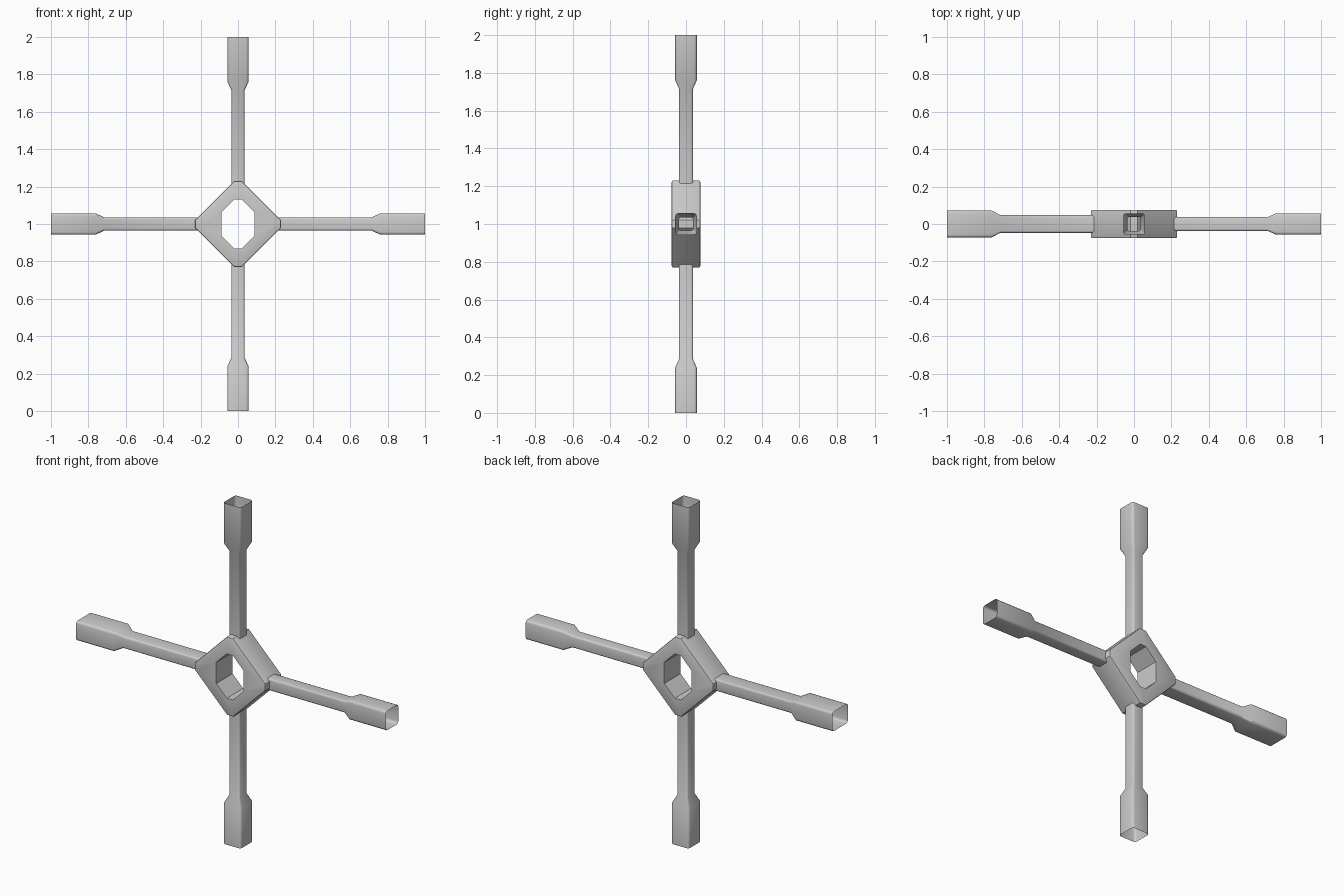
import bpy, bmesh
from math import sin, cos, pi, radians
from mathutils import Matrix

if "Cube" in bpy.data.objects:
    bpy.data.objects.remove(bpy.data.objects["Cube"])


def finish(bm, name):
    me = bpy.data.meshes.new(name)
    bm.to_mesh(me)
    bm.free()
    ob = bpy.data.objects.new(name, me)
    bpy.context.collection.objects.link(ob)
    bpy.ops.object.select_all(action='DESELECT')
    ob.select_set(True)
    bpy.context.view_layer.objects.active = ob
    bpy.ops.object.shade_smooth_by_angle(angle=radians(32))
    return ob


def rounded_rect(a, b, r, seg=3):
    # half sizes a, b and corner radius r
    pts = []
    for k, (sx, sy) in enumerate([(1, 1), (-1, 1), (-1, -1), (1, -1)]):
        for i in range(seg + 1):
            t = pi / 2 * (k + i / seg)
            pts.append((sx * (a - r) + r * cos(t), sy * (b - r) + r * sin(t)))
    return pts


def arm(name, angle, thin, wide):
    # open sheet tube along +X, flaring into a socket, then turned about Y
    bm = bmesh.new()
    rings = []
    for x, (hy, hz), r in [(0.19, thin, 0.010), (0.715, thin, 0.010),
                           (0.76, wide, 0.014), (1.0, wide, 0.014)]:
        rings.append([bm.verts.new((x, y, z))
                      for y, z in rounded_rect(hy, hz, r)])
    n = len(rings[0])
    for p, q in zip(rings, rings[1:]):
        for i in range(n):
            j = (i + 1) % n
            bm.faces.new((p[i], p[j], q[j], q[i]))
    bmesh.ops.recalc_face_normals(bm, faces=bm.faces)
    m = Matrix.Translation((0, 0, 1)) @ Matrix.Rotation(angle, 4, 'Y')
    bmesh.ops.transform(bm, matrix=m, verts=bm.verts)
    return finish(bm, name)


def octagon(a, b, c, d):
    # corner points (a, b) and (c, d) mirrored into four quadrants
    return [(a, b), (c, d), (-c, d), (-a, b),
            (-a, -b), (-c, -d), (c, -d), (a, -b)]


def hub():
    # blunt diamond block with an elongated through hole
    bm = bmesh.new()
    depth = 0.076
    outer, inner = octagon(0.23, 0.02, 0.02, 0.23), octagon(0.088, 0.062, 0.02, 0.13)
    rings = [[bm.verts.new((x, y, z + 1)) for x, z in prof]
             for prof, y in [(outer, -depth), (outer, depth),
                             (inner, depth), (inner, -depth)]]
    for k in range(4):
        p, q = rings[k], rings[(k + 1) % 4]
        for i in range(8):
            j = (i + 1) % 8
            bm.faces.new((p[i], p[j], q[j], q[i]))
    bmesh.ops.recalc_face_normals(bm, faces=bm.faces)
    # soften the outer rims
    rim = [bm.edges.get((r[i], r[(i + 1) % 8])) for r in rings[:2] for i in range(8)]
    bmesh.ops.bevel(bm, geom=rim, offset=0.008, segments=2, profile=0.5,
                    affect='EDGES')
    return finish(bm, "hub")


hub()
# four arms; the left one is deeper front to back
arm("right_arm", 0, (0.037, 0.035), (0.057, 0.057))
arm("top_arm", -pi / 2, (0.037, 0.035), (0.057, 0.057))
arm("left_arm", pi, (0.047, 0.035), (0.072, 0.057))
arm("bottom_arm", pi / 2, (0.037, 0.035), (0.057, 0.057))
